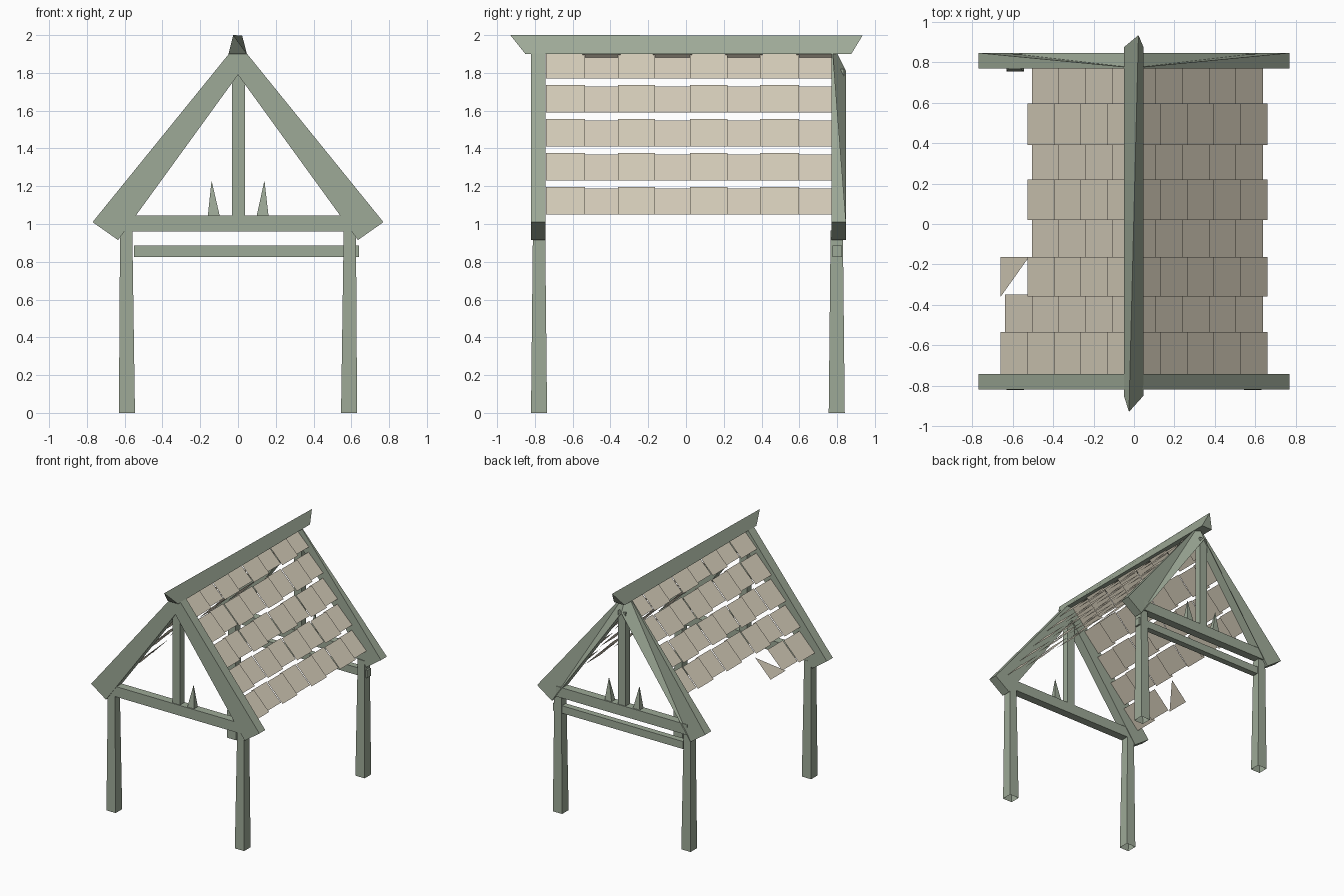
import bpy

if "Cube" in bpy.data.objects:
    bpy.data.objects.remove(bpy.data.objects["Cube"])

def material(name, rgb):
    m = bpy.data.materials.new(name)
    m.diffuse_color = (*rgb, 1)
    m.use_nodes = True
    m.node_tree.nodes["Principled BSDF"].inputs["Base Color"].default_value = m.diffuse_color
    return m

WOOD = material("painted_wood", (0.34, 0.40, 0.31))
TILE = material("pale_shingle", (0.67, 0.61, 0.49))

def mesh(name, verts, faces, mat=WOOD):
    me = bpy.data.meshes.new(name)
    me.from_pydata(verts, [], faces)
    me.materials.append(mat)
    ob = bpy.data.objects.new(name, me)
    bpy.context.collection.objects.link(ob)
    if mat == WOOD:
        bpy.context.view_layer.objects.active = ob
        ob.select_set(True)
        bpy.ops.object.mode_set(mode='EDIT')
        bpy.ops.mesh.select_all(action='SELECT')
        bpy.ops.mesh.normals_make_consistent(inside=False)
        bpy.ops.object.mode_set(mode='OBJECT')
        ob.select_set(False)
    return ob

def loft(name, a, b, cap_a=True):
    """Skin between two matching loops of points."""
    n = len(a)
    faces = [(i, (i + 1) % n, n + (i + 1) % n, n + i) for i in range(n)]
    faces.append(tuple(range(n, 2 * n)))
    if cap_a:
        faces.append(tuple(range(n)))
    return mesh(name, list(a) + list(b), faces)

def rect(x0, x1, y0, y1, z):
    return [(x0, y0, z), (x1, y0, z), (x1, y1, z), (x0, y1, z)]

def box(name, x0, x1, y0, y1, z0, z1):
    return loft(name, rect(x0, x1, y0, y1, z0), rect(x0, x1, y0, y1, z1))

def spike(name, x, y, tip_x):
    base = rect(x - .032, x + .032, y - .025, y + .025, 1.04)
    mesh(name, base + [(tip_x, y, 1.23)],
         [(0, 1, 4), (1, 2, 4), (2, 3, 4), (3, 0, 4), (3, 2, 1, 0)])

# Tapered legs, open underneath
for end, cy in (("front", -.778), ("back", .798)):
    for side, s in (("left", -1), ("right", 1)):
        cx = .588 * s
        r0, r1 = .0425, .0325
        loft(f"{end}_{side}_post",
             rect(cx - r0, cx + r0, cy - r0, cy + r0, 0),
             rect(cx + .004 * s - r1, cx + .004 * s + r1, cy - r1, cy + r1, .965),
             cap_a=False)

# Gable frames: chevron rafters, tie beam and king post
def frame(end, y0, y1, inner_apex, worn=False):
    prof = [(0, 1.96), (.77, 1.01), (.635, .915), (0, inner_apex),
            (-.635, .915), (-.77, 1.01)]
    near = [(x, y0, z) for x, z in prof]
    far = [(x, y1, z) for x, z in prof]
    if worn:                       # apex of the back face is cut away
        far[0] = (0, y0 + .003, 1.96)
    faces = []
    for k in (0, 6):
        faces += [(k, k + 1, k + 2), (k, k + 2, k + 3),
                  (k, k + 3, k + 4), (k, k + 4, k + 5)]
    faces += [(1, 2, 8, 7), (2, 3, 9, 8), (3, 4, 10, 9), (4, 5, 11, 10),
              (0, 1, 7), (0, 7, 6), (0, 11, 5), (0, 6, 11)]
    mesh(f"{end}_rafters", near + far, faces)
    cy = (y0 + y1) / 2
    box(f"{end}_tie_beam", -.6, .6, cy - .034, cy + .034, .96, 1.045)
    box(f"{end}_king_post", -.032, .036, cy - .028, cy + .028, 1.04, 1.82)

frame("front", -.82, -.743, 1.79)
frame("back", .77, .847, 1.81, worn=True)

# Lower rail and broken lattice stubs
box("back_lower_rail", -.55, .64, .775, .825, .825, .887)
spike("back_left_stub", -.128, .808, -.14)
spike("back_right_stub", .13, .808, .14)
spike("front_right_stub", .13, -.78, .14)

# Ridge beam: triangular bar with a slightly skewed crest
loft("ridge_beam",
     [(-.05, -.85, 1.9), (.047, -.85, 1.9), (-.025, -.93, 2.0)],
     [(-.05, .875, 1.9), (.047, .875, 1.9), (.022, .935, 1.998)])

# Shingle rows: alternate shingles sit proud of their neighbours
edges = [-.742, -.535, -.36, -.163, .02, .22, .392, .597, .77]
for side, s in (("left", -1), ("right", 1)):
    verts, faces = [], []
    for row in range(5):
        zb, dx = 1.05 + .18 * row, .132 * row
        for i in range(8):
            if s < 0 and row == 0 and i > 2:
                continue           # fallen shingles
            lift = 0 if i % 2 else .022
            y0, y1 = edges[i], edges[i + 1]
            if i % 2:
                y0, y1 = y0 - .012, min(y1 + .012, .77)
            xb, xt = .638 - dx + lift, .502 - dx + lift * .8
            zt = zb + (.137 if i % 2 else .145)
            q = [(s * xb, y0, zb), (s * xb, y1, zb),
                 (s * xt, y1, zt), (s * xt, y0, zt)]
            if s < 0 and row == 0 and i == 2:
                q = q[:3]          # broken shingle
            if s < 0:
                q.reverse()
            faces.append(tuple(range(len(verts), len(verts) + len(q))))
            verts += q
    mesh(f"{side}_roof_shingles", verts, faces, TILE)
